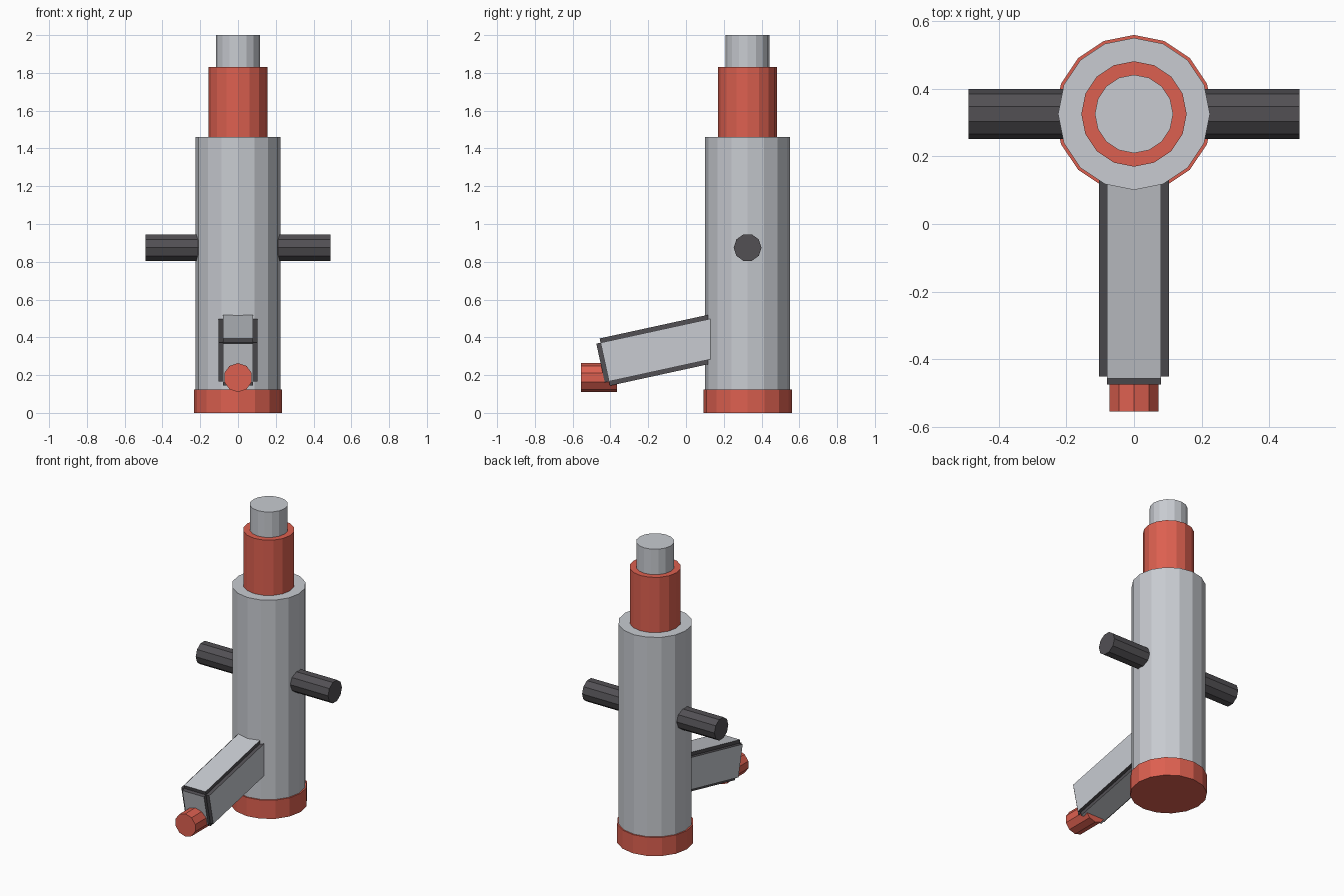
import bpy, bmesh
from math import radians
from mathutils import Matrix, Vector

cube = bpy.data.objects.get("Cube")
if cube:
    bpy.data.objects.remove(cube, do_unlink=True)


def material(name, rgb):
    m = bpy.data.materials.new(name)
    m.use_nodes = True
    m.diffuse_color = (*rgb, 1)
    m.node_tree.nodes["Principled BSDF"].inputs["Base Color"].default_value = (*rgb, 1)
    return m


GREY = material("light grey", (0.58, 0.60, 0.64))
RED = material("red", (0.72, 0.117, 0.08))
DARK = material("dark grey", (0.084, 0.08, 0.088))


def add_object(name, bm, *mats):
    mesh = bpy.data.meshes.new(name)
    bm.to_mesh(mesh)
    bm.free()
    for m in mats:
        mesh.materials.append(m)
    obj = bpy.data.objects.new(name, mesh)
    bpy.context.collection.objects.link(obj)
    return obj


def cylinder(name, mat, radius, start, end, sides):
    """Flat-sided cylinder between two points on one axis."""
    start, end = Vector(start), Vector(end)
    axis = end - start
    turn = Vector((0, 0, 1)).rotation_difference(axis).to_matrix().to_4x4()
    bm = bmesh.new()
    bmesh.ops.create_cone(bm, cap_ends=True, segments=sides, radius1=radius,
                          radius2=radius, depth=axis.length,
                          matrix=Matrix.Translation((start + end) / 2) @ turn)
    return add_object(name, bm, mat)


# Upright stack of stepped cylinders
POST_Y = 0.326
for name, mat, radius, low, high in (
        ("base_ring", RED, 0.234, 0, 0.125),
        ("main_body", GREY, 0.225, 0.125, 1.46),
        ("upper_collar", RED, 0.156, 1.46, 1.83),
        ("top_stub", GREY, 0.116, 1.83, 2)):
    cylinder(name, mat, radius, (0, POST_Y, low), (0, POST_Y, high), 16)

# Cross bar through the body
cylinder("cross_bar", DARK, 0.0735, (-0.49, POST_Y, 0.875), (0.49, POST_Y, 0.875), 10)

# Sloping arm: a box whose faces are raised as light panels with dark rims
LENGTH, RAISE = 0.70, 0.023
bm = bmesh.new()
bmesh.ops.create_cube(bm, size=1)
bmesh.ops.scale(bm, vec=(0.16, LENGTH, 0.21), verts=bm.verts)
bmesh.ops.translate(bm, vec=(0, LENGTH / 2, 0), verts=bm.verts)
panels = bmesh.ops.extrude_discrete_faces(bm, faces=bm.faces[:])["faces"]
for f in panels:
    f.normal_update()
    bmesh.ops.translate(bm, vec=f.normal * RAISE, verts=f.verts)
# The raised panels become separate caps, so rebuild their rims
for f in panels:
    f.material_index = 0
for f in bm.faces:
    if f not in panels:
        f.material_index = 1
bmesh.ops.transform(bm, verts=bm.verts, matrix=Matrix.Translation((0, -0.43, 0.269))
                    @ Matrix.Rotation(radians(12.3), 4, "X"))
bm.normal_update()
add_object("sloping_arm", bm, GREY, DARK)

# Nozzle at the end of the arm
cylinder("nozzle", RED, 0.0765, (0, -0.556, 0.187), (0, -0.365, 0.187), 10)
